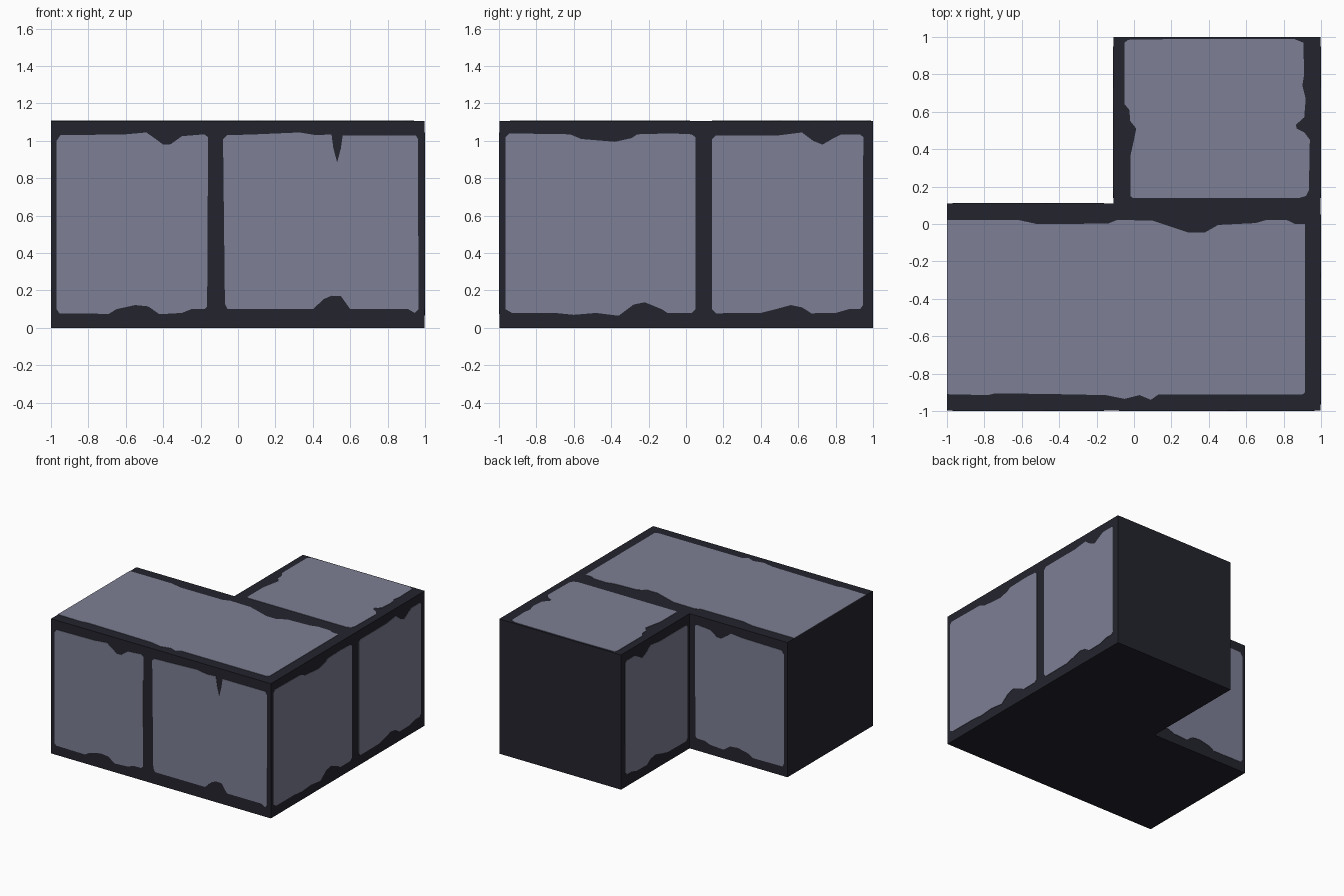
import bpy, bmesh
from mathutils import Vector

T = 0.003          # thickness of the pale plates
H = 1.11           # block height
Q = 0.11           # inner corner offset


def mat(name, rgb):
    m = bpy.data.materials.new(name)
    m.diffuse_color = (*rgb, 1)
    return m


DARK = mat("dark mortar", (0.0170, 0.0175, 0.0270))
PALE = mat("pale grey stone", (0.205, 0.212, 0.296))


def prism(name, pts, extrude, material):
    """Closed outline of 3D points pushed along a vector into a solid."""
    bm = bmesh.new()
    face = bm.faces.new([bm.verts.new(p) for p in pts])
    ext = bmesh.ops.extrude_face_region(bm, geom=[face])
    moved = [v for v in ext["geom"] if isinstance(v, bmesh.types.BMVert)]
    bmesh.ops.translate(bm, verts=moved, vec=Vector(extrude))
    bmesh.ops.recalc_face_normals(bm, faces=bm.faces)
    bmesh.ops.triangulate(bm, faces=[f for f in bm.faces if len(f.verts) > 4])
    me = bpy.data.meshes.new(name)
    bm.to_mesh(me)
    bm.free()
    me.materials.append(material)
    ob = bpy.data.objects.new(name, me)
    bpy.context.collection.objects.link(ob)
    return ob


def outline(bottom, top):
    """Ragged panel outline: bottom edge left to right, top edge back again."""
    return bottom + top[::-1]


# L-shaped block
E = 1 - T
prism("corner_block", [(-1, -E, 0), (E, -E, 0), (E, 1, 0), (-Q, 1, 0), (-Q, Q, 0), (-1, Q, 0)],
      (0, 0, H - T), DARK)

# wall panels (position along the wall, height)
long_end = outline(
    [(-.97, .10), (-.955, .078), (-.69, .075), (-.65, .10), (-.55, .122), (-.48, .115), (-.42, .073),
     (-.30, .08), (-.25, .10), (-.18, .10), (-.165, .115)],
    [(-.97, 1.0), (-.95, 1.03), (-.60, 1.035), (-.49, 1.045), (-.44, 1.01), (-.40, .98), (-.36, .982),
     (-.30, 1.025), (-.18, 1.035), (-.16, 1.02)])
front_corner = outline(
    [(-.07, .13), (-.055, .10), (.40, .10), (.46, .155), (.50, .172), (.55, .17), (.60, .10),
     (.91, .10), (.945, .08), (.965, .10)],
    [(-.08, 1.01), (-.06, 1.03), (.10, 1.035), (.33, 1.045), (.42, 1.03), (.50, 1.035), (.51, .96),
     (.53, .885), (.55, .96), (.56, 1.03), (.95, 1.03), (.962, 1.01)])
side_corner = outline(
    [(-.965, .10), (-.93, .08), (-.70, .08), (-.60, .07), (-.48, .08), (-.36, .065), (-.28, .125),
     (-.22, .137), (-.13, .10), (-.10, .08), (.03, .08), (.05, .10)],
    [(-.965, 1.02), (-.945, 1.04), (-.62, 1.035), (-.56, 1.01), (-.38, .995), (-.29, 1.015),
     (-.26, 1.035), (-.08, 1.04), (.03, 1.035), (.05, 1.02)])
side_end = outline(
    [(.14, .10), (.16, .078), (.40, .08), (.48, .10), (.56, .122), (.62, .11), (.67, .078),
     (.80, .08), (.87, .10), (.93, .10), (.945, .12)],
    [(.14, 1.01), (.16, 1.03), (.50, 1.03), (.62, 1.045), (.68, 1.0), (.73, .98), (.79, 1.015),
     (.83, 1.035), (.93, 1.035), (.948, 1.02)])

for name, pts in (("front_panel_end", long_end), ("front_panel_corner", front_corner)):
    prism(name, [(u, -E, v) for u, v in pts], (0, -T, 0), PALE)
for name, pts in (("side_panel_corner", side_corner), ("side_panel_end", side_end)):
    prism(name, [(E, u, v) for u, v in pts], (T, 0, 0), PALE)
# inner walls of the L repeat the end panels
prism("inner_panel_back", [(u, Q, v) for u, v in long_end], (0, T, 0), PALE)
prism("inner_panel_left", [(-Q, u, v) for u, v in side_end], (-T, 0, 0), PALE)

# top slabs (x, y)
top_long = outline(
    [(-1, -.91), (-.78, -.915), (-.74, -.905), (-.40, -.91), (-.15, -.915), (-.05, -.935),
     (.03, -.915), (.09, -.94), (.13, -.912), (.90, -.912), (.915, -.90)],
    [(-1, .022), (-.62, .022), (-.52, .0), (-.14, .002), (-.09, .022), (.10, .018), (.20, -.015),
     (.29, -.045), (.38, -.045), (.45, -.005), (.65, .005), (.71, .022), (.82, .02), (.86, .0), (.915, 0)])
top_short = outline(
    [(-.02, .15), (-.005, .138), (.88, .138), (.92, .15), (.935, .18)],
    [(-.02, .36), (.0, .45), (.012, .51), (-.02, .55), (-.025, .61), (-.05, .64), (-.05, .97),
     (-.03, .985), (.30, .99), (.86, .988), (.905, .97), (.91, .80), (.90, .74), (.918, .67),
     (.91, .57), (.865, .53), (.87, .51), (.91, .49), (.94, .45)])
for name, pts in (("top_slab_long", top_long), ("top_slab_short", top_short)):
    prism(name, [(u, v, H - T) for u, v in pts], (0, 0, T), PALE)
